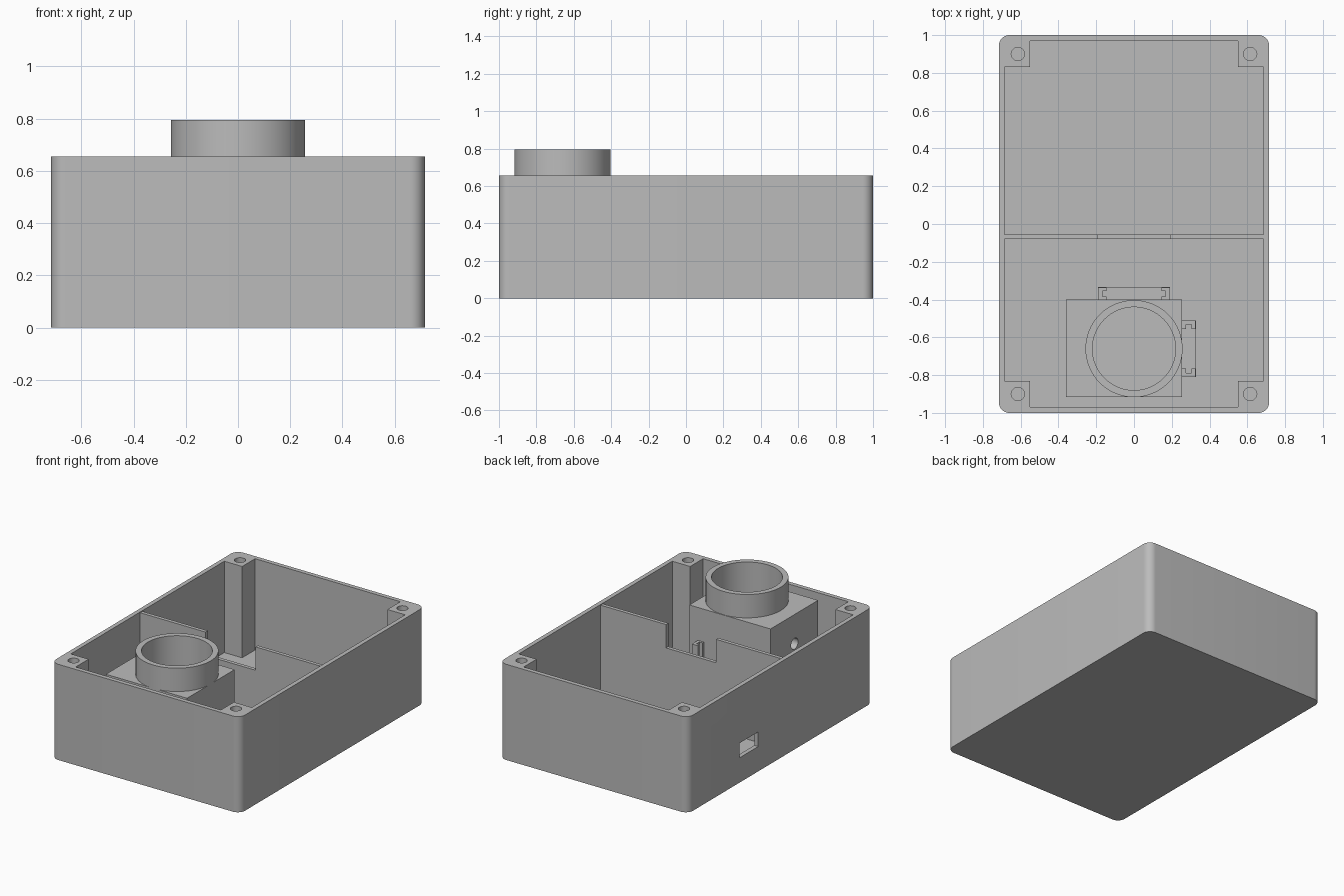
import bpy, bmesh, math
from mathutils import Matrix

if "Cube" in bpy.data.objects:
    bpy.data.objects.remove(bpy.data.objects["Cube"])

grey = bpy.data.materials.new("plain grey")
grey.use_nodes = True
grey.diffuse_color = (0.5, 0.5, 0.5, 1)
grey.node_tree.nodes["Principled BSDF"].inputs["Base Color"].default_value = (0.5, 0.5, 0.5, 1)

HX, HY, TOP = 0.715, 1.0, 0.655      # case half sizes and height
IX, IY, FLOOR = 0.685, 0.97, 0.03    # cavity half sizes and floor height
PX, PY = 0.55, 0.83                  # inner corner of the screw posts
TX, TY = 0.0, -0.66                  # axis of the round tube


def prism(name, points, z0, z1, matrix=None):
    """Extrude a flat outline from z0 to z1, then place it."""
    bm = bmesh.new()
    face = bm.faces.new([bm.verts.new((x, y, z0)) for x, y in points])
    out = bmesh.ops.extrude_face_region(bm, geom=[face])
    verts = [v for v in out["geom"] if isinstance(v, bmesh.types.BMVert)]
    bmesh.ops.translate(bm, verts=verts, vec=(0, 0, z1 - z0))
    bmesh.ops.recalc_face_normals(bm, faces=bm.faces)
    if matrix:
        bm.transform(matrix)
    mesh = bpy.data.meshes.new(name)
    bm.to_mesh(mesh)
    bm.free()
    mesh.materials.append(grey)
    obj = bpy.data.objects.new(name, mesh)
    bpy.context.collection.objects.link(obj)
    return obj


def box(name, x0, x1, y0, y1, z0, z1):
    return prism(name, [(x0, y0), (x1, y0), (x1, y1), (x0, y1)], z0, z1)


def ring(x, y, r, n=64):
    return [(x + r * math.cos(2 * math.pi * i / n),
             y + r * math.sin(2 * math.pi * i / n)) for i in range(n)]


def rounded(hx, hy, r, n=10):
    pts = []
    for q, (sx, sy) in enumerate([(1, 1), (-1, 1), (-1, -1), (1, -1)]):
        for i in range(n + 1):
            a = math.pi / 2 * (q + i / n)
            pts.append((sx * (hx - r) + r * math.cos(a), sy * (hy - r) + r * math.sin(a)))
    return pts


def cut(obj, *cutters):
    bpy.context.view_layer.objects.active = obj
    for c in cutters:
        c.hide_render = True
        mod = obj.modifiers.new("cut", "BOOLEAN")
        mod.operation, mod.solver, mod.object = "DIFFERENCE", "EXACT", c
        bpy.ops.object.modifier_apply(modifier=mod.name)
        bpy.data.objects.remove(c)


def smooth(obj):
    bpy.ops.object.select_all(action="DESELECT")
    obj.select_set(True)
    bpy.context.view_layer.objects.active = obj
    bpy.ops.object.shade_smooth_by_angle(angle=math.radians(30))


# Open case: the cavity leaves a square post in each corner
case = prism("case", rounded(HX, HY, 0.055), 0, TOP)
quarter = [(IX, PY), (PX, PY), (PX, IY)]
cavity = quarter + [(-x, y) for x, y in reversed(quarter)]
cavity += [(-x, -y) for x, y in cavity]
cut(case, prism("cavity", cavity, FLOOR, 1))

# Screw holes in the posts and the port in the side wall
for sx in (-1, 1):
    for sy in (-1, 1):
        cut(case, prism("screw_hole", ring(sx * 0.615, sy * 0.9, 0.035, 32), 0.4, 1))
cut(case, box("port", -0.8, -0.65, 0.24, 0.44, 0.17, 0.27))
smooth(case)

# Cross wall with a notch in its top edge
half = [(0.19, 0.49), (0.19, 0.65), (IX + 0.01, 0.65), (IX + 0.01, 0.02)]
outline = half + [(-x, z) for x, z in reversed(half)]
prism("divider", outline, 0.055, 0.08, Matrix.Rotation(math.pi / 2, 4, "X"))

# Block with a deep bore and a side screw hole
block = box("block", -0.36, 0.255, -0.915, -0.40, 0.02, 0.635)
side = Matrix.Translation((0, TY, 0.435)) @ Matrix.Rotation(math.pi / 2, 4, "Y")
cut(block, prism("bore", ring(TX, TY, 0.22), 0, 1),
    prism("side_hole", ring(0, 0, 0.038, 32), -0.5, -0.1, side))
smooth(block)

# Round tube standing on the block
tube = prism("tube", ring(TX, TY, 0.257), 0.63, 0.795)
cut(tube, prism("tube_bore", ring(TX, TY, 0.22), 0.5, 1))
smooth(tube)


def bracket(name, half_width, matrix):
    """Two grooved rails on a low base, built against the line y = 0."""
    w = half_width
    base = [(-w, -0.01), (w, -0.01), (w, 0.067), (-w, 0.067)]
    prism(name + "_base", base, 0.02, 0.22, matrix)
    rail = [(w, -0.005), (w, 0.065), (w - 0.045, 0.065), (w - 0.045, 0.045),
            (w - 0.022, 0.045), (w - 0.022, 0.015), (w - 0.045, 0.015), (w - 0.045, -0.005)]
    for s, label in ((1, "_left_rail"), (-1, "_right_rail")):
        prism(name + label, [(s * x, y) for x, y in rail], 0.21, 0.41, matrix)


bracket("back_bracket", 0.19, Matrix.Translation((0, -0.40, 0)))
bracket("side_bracket", 0.15,
        Matrix.Translation((0.26, TY, 0)) @ Matrix.Rotation(-math.pi / 2, 4, "Z"))
